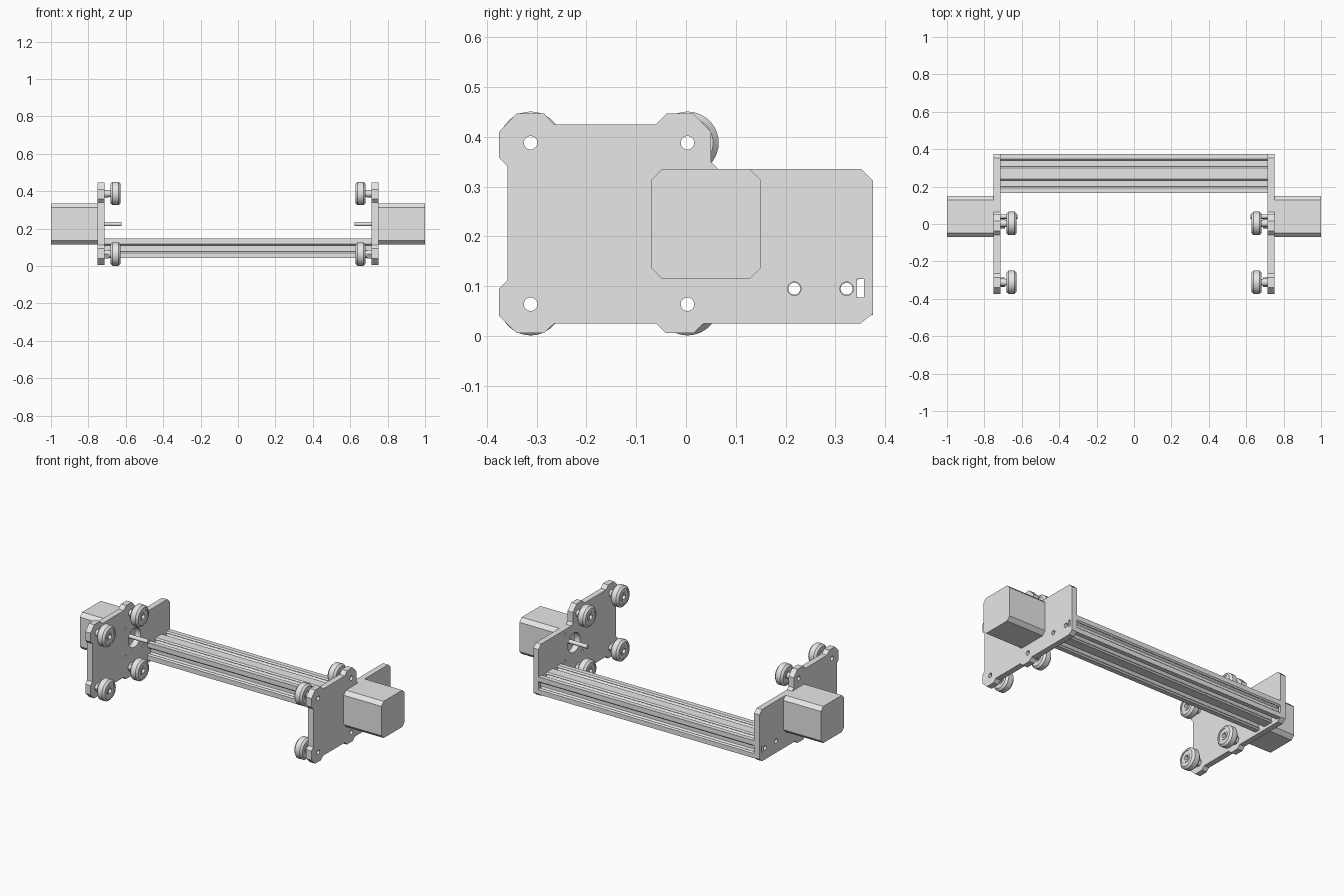
import bpy, bmesh
from math import sin, cos, pi, radians
from mathutils import Matrix, Vector

cube = bpy.data.objects.get("Cube")
if cube:
    bpy.data.objects.remove(cube, do_unlink=True)

grey = bpy.data.materials.new("plain grey")
grey.use_nodes = True
grey.diffuse_color = (0.8, 0.8, 0.8, 1)
grey.node_tree.nodes["Principled BSDF"].inputs["Base Color"].default_value = (0.8, 0.8, 0.8, 1)

# Profiles are drawn in the YZ plane and extruded along X
TO_X = Matrix(((0, 0, 1, 0), (1, 0, 0, 0), (0, 1, 0, 0), (0, 0, 0, 1)))


def finish(name, bm, smooth):
    bmesh.ops.remove_doubles(bm, verts=bm.verts, dist=0.00005)
    bmesh.ops.recalc_face_normals(bm, faces=bm.faces)
    mesh = bpy.data.meshes.new(name)
    bm.to_mesh(mesh)
    bm.free()
    mesh.materials.append(grey)
    for p in mesh.polygons:
        p.use_smooth = False
    obj = bpy.data.objects.new(name, mesh)
    bpy.context.collection.objects.link(obj)
    if smooth:
        bpy.ops.object.select_all(action='DESELECT')
        obj.select_set(True)
        bpy.context.view_layer.objects.active = obj
        bpy.ops.object.shade_smooth_by_angle(angle=radians(30))
    return obj


def prism(name, loops, x0, x1, smooth=False):
    """Extrude an outline, with any further loops as holes, from x0 to x1."""
    curve = bpy.data.curves.new(name + "_profile", 'CURVE')
    curve.dimensions = '2D'
    curve.fill_mode = 'BOTH'
    curve.extrude = abs(x1 - x0) / 2
    for loop in loops:
        spline = curve.splines.new('POLY')
        spline.points.add(len(loop) - 1)
        for point, (y, z) in zip(spline.points, loop):
            point.co = (y, z, 0, 1)
        spline.use_cyclic_u = True
    temp = bpy.data.objects.new(name + "_profile", curve)
    bpy.context.collection.objects.link(temp)
    bpy.context.view_layer.update()
    mesh = bpy.data.meshes.new_from_object(temp.evaluated_get(bpy.context.evaluated_depsgraph_get()))
    bpy.data.objects.remove(temp, do_unlink=True)
    bm = bmesh.new()
    bm.from_mesh(mesh)
    bpy.data.meshes.remove(mesh)
    bm.transform(Matrix.Translation(((x0 + x1) / 2, 0, 0)) @ TO_X)
    return finish(name, bm, smooth)


def circle(y, z, r, n=32):
    return [(y + r * cos(2 * pi * i / n), z + r * sin(2 * pi * i / n)) for i in range(n)]


def box(y, z, hy, hz, c=0.0):
    if not c:
        return [(y - hy, z - hz), (y + hy, z - hz), (y + hy, z + hz), (y - hy, z + hz)]
    return [(y - hy + c, z - hz), (y + hy - c, z - hz), (y + hy, z - hz + c), (y + hy, z + hz - c),
            (y + hy - c, z + hz), (y - hy + c, z + hz), (y - hy, z + hz - c), (y - hy, z - hz + c)]


def wheel(name, x, y, z):
    """Bevelled wheel with a recessed bearing and an open bore."""
    half = [(0.0155, 0.0627), (0.027, 0.0513), (0.027, 0.042), (0.023, 0.042),
            (0.023, 0.026), (0.026, 0.026), (0.026, 0.0145)]
    profile = half + [(-a, r) for a, r in reversed(half)]
    bm = bmesh.new()
    verts = [bm.verts.new((x + a, y, z + r)) for a, r in profile]
    edges = [bm.edges.new((v, verts[(i + 1) % len(verts)])) for i, v in enumerate(verts)]
    bmesh.ops.spin(bm, geom=verts + edges, cent=(x, y, z), axis=(1, 0, 0),
                   angle=2 * pi, steps=40, use_duplicate=False)
    return finish(name, bm, True)


# Slotted cross rail
MM = 0.00525
RAIL_Y, RAIL_Z = 0.27, 0.095
slot = [(-4.6, 0), (-3.1, 1.5), (-3.1, 1.8), (-5.5, 1.8), (-5.5, 3.0), (-3.1, 6.1)]
slot += [(-t, d) for t, d in reversed(slot)]
outline = []
for corner, direction, centres in [((-20, -10), (1, 0), (10, 30)), ((20, -10), (0, 1), (10,)),
                                   ((20, 10), (-1, 0), (10, 30)), ((-20, 10), (0, -1), (10,))]:
    start, along = Vector(corner), Vector(direction)
    inward = Vector((-along.y, along.x))
    outline.append(start)
    for c in centres:
        outline += [start + along * (c + t) + inward * d for t, d in slot]
outline = [(RAIL_Y + p.x * MM, RAIL_Z + p.y * MM) for p in outline]
BORES = [RAIL_Y - 10 * MM, RAIL_Y + 10 * MM]
prism("cross_rail", [outline] + [circle(y, RAIL_Z, 0.012) for y in BORES], -0.715, 0.715)

# Side plate outline with wheel lobes and holes
plate = [(-0.375, 0.04), (-0.34, 0.006), (-0.285, 0.006), (-0.265, 0.025), (-0.06, 0.025),
         (-0.04, 0.006), (0.015, 0.006), (0.035, 0.025), (0.35, 0.025), (0.375, 0.045),
         (0.375, 0.312), (0.352, 0.335), (0.065, 0.335), (0.05, 0.35), (0.05, 0.41),
         (0.015, 0.447), (-0.038, 0.447), (-0.06, 0.425), (-0.265, 0.425), (-0.285, 0.447),
         (-0.34, 0.447), (-0.375, 0.41), (-0.375, 0.358), (-0.358, 0.34), (-0.358, 0.112),
         (-0.375, 0.095)]
MOTOR_Y, MOTOR_Z = 0.04, 0.225
AXLES = {"front_lower": (-0.312, 0.064), "front_upper": (-0.312, 0.388),
         "rear_lower": (0.003, 0.064), "rear_upper": (0.003, 0.388)}
holes = [circle(y, z, 0.0135) for y, z in AXLES.values()]
holes += [circle(y, RAIL_Z, 0.0135) for y in BORES]
holes += [box(0.35, 0.096, 0.007, 0.019), circle(MOTOR_Y, MOTOR_Z, 0.058)]
holes += [circle(MOTOR_Y + a * 0.081, MOTOR_Z + b * 0.081, 0.008, 16) for a in (-1, 1) for b in (-1, 1)]

# Both ends: plate, motor, shaft, spacers and wheels
for side, s in (("left", 1), ("right", -1)):
    prism(side + "_plate", [plate] + holes, s * 0.715, s * 0.75)
    prism(side + "_motor", [box(MOTOR_Y, MOTOR_Z, 0.11, 0.11, 0.022)], s * 0.75, s * 1.0)
    prism(side + "_motor_shaft", [circle(MOTOR_Y, MOTOR_Z, 0.012, 24)], s * 0.622, s * 0.75, True)
    for place, (y, z) in AXLES.items():
        hexagonal = "lower" in place
        rim = circle(y, z, 0.026, 6) if hexagonal else circle(y, z, 0.02)
        prism(f"{side}_{place}_spacer", [rim, circle(y, z, 0.0145)], s * 0.69, s * 0.715, not hexagonal)
        prism(f"{side}_{place}_washer", [circle(y, z, 0.018), circle(y, z, 0.0145)],
              s * 0.678, s * 0.69, True)
        wheel(f"{side}_{place}_wheel", s * 0.655, y, z)
